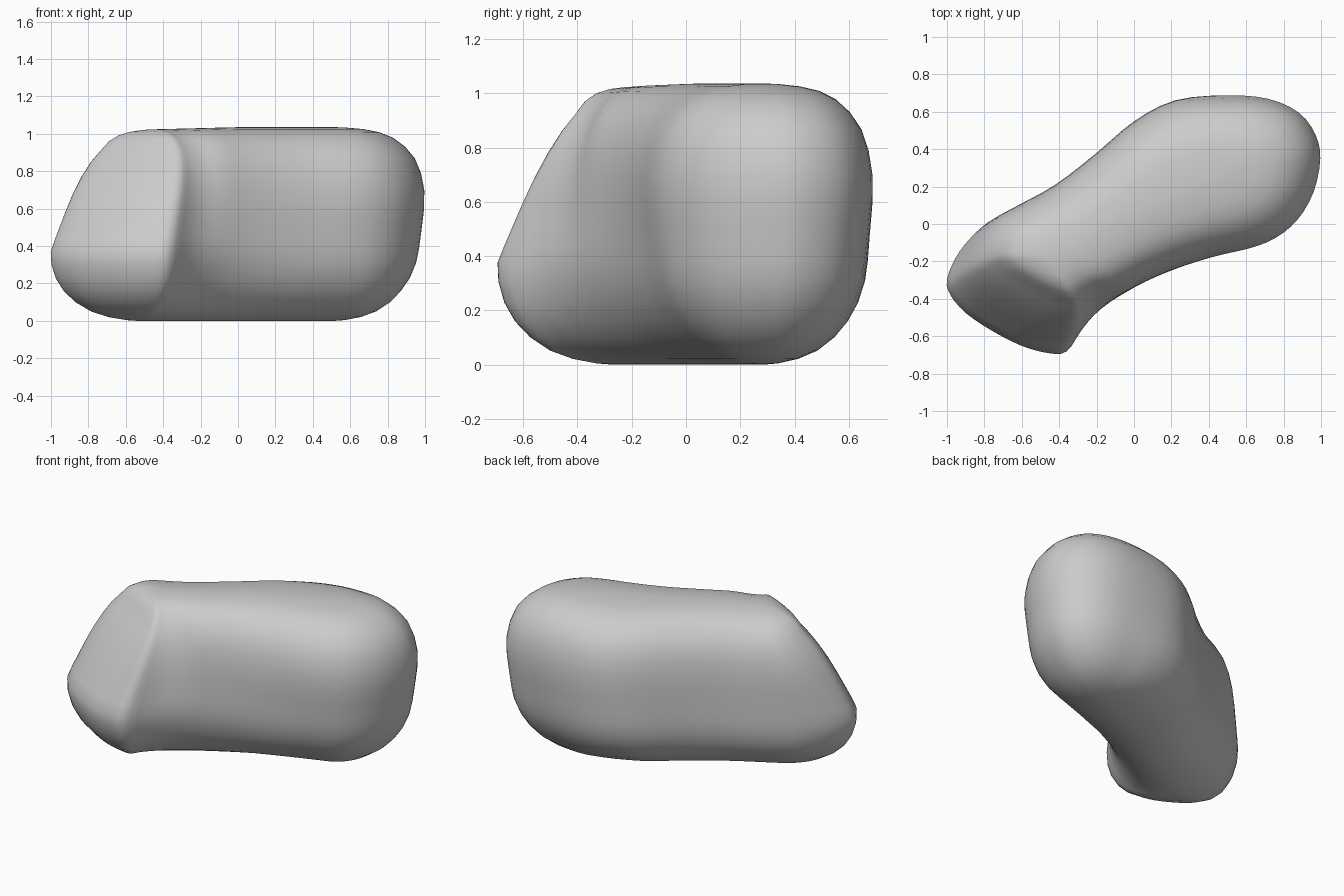
import bpy, bmesh
from mathutils import Vector

cube = bpy.data.objects.get("Cube")
if cube:
    bpy.data.objects.remove(cube, do_unlink=True)

# Widest plan outline, starting at the blunt end
OUTLINE = [
    (-0.88, -0.08), (-0.955, -0.18), (-1.003, -0.3), (-0.985, -0.38), (-0.9, -0.48),
    (-0.75, -0.58), (-0.6, -0.655), (-0.46, -0.693), (-0.36, -0.685), (-0.28, -0.57),
    (-0.18, -0.46), (0, -0.34), (0.2, -0.25), (0.42, -0.18),
    (0.62, -0.135), (0.76, -0.08), (0.88, 0.02), (0.967, 0.17), (1.003, 0.35),
    (0.977, 0.48), (0.887, 0.6), (0.72, 0.675), (0.5, 0.693), (0.22, 0.665),
    (0, 0.55), (-0.2, 0.38), (-0.42, 0.21), (-0.62, 0.1), (-0.78, 0.01)]
SPINE = [Vector(p) for p in ((-0.52, -0.26), (-0.25, -0.1), (0.1, 0.12), (0.5, 0.28))]
# Height and how far the outline is drawn in towards the spine
LAYERS = [(0, 0.97), (0.003, 0.85), (0.02, 0.64), (0.05, 0.45), (0.1, 0.28), (0.16, 0.15),
          (0.23, 0.06), (0.31, 0.01), (0.38, 0), (0.45, 0), (0.52, 0), (0.6, 0),
          (0.7, 0.01), (0.79, 0.045), (0.87, 0.11), (0.93, 0.21), (0.98, 0.34),
          (1.01, 0.49), (1.026, 0.66), (1.034, 0.85), (1.036, 0.97)]
END_AXIS, ACROSS = Vector((-0.68, -0.73)), Vector((0.67, -0.74))
BACK_LEAN, FRONT_LEAN = Vector((0.7, 0.4)), Vector((0.35, 1))
HOLLOW = Vector((-0.05, -0.4))


def clamp(value, top=1):
    return max(0, min(top, value))


def smooth_loop(points, steps=3):
    """Closed curve passing through every point."""
    n, out = len(points), []
    for i in range(n):
        a, b, c, d = (points[(i + k) % n] for k in (-1, 0, 1, 2))
        for s in range(steps):
            t = s / steps
            out.append(b + 0.5 * t * (c - a + t * (2 * a - 5 * b + 4 * c - d
                                                   + t * (3 * (b - c) + d - a))))
    return out


def nearest_on_spine(p):
    best = None
    for a, b in zip(SPINE, SPINE[1:]):
        q = a.lerp(b, clamp((p - a).dot(b - a) / (b - a).length_squared))
        if best is None or (q - p).length < (best - p).length:
            best = q
    return best


def place(p, z, inset):
    """Point of the surface at one height."""
    # The rounded end tapers towards the ground, and the front waist is undercut
    taper = 0.13 * clamp(p.x / 0.6) * clamp((0.65 - z) / 0.5)
    taper += 0.12 * clamp(1 - (p - HOLLOW).length / 0.45) * clamp((0.4 - z) / 0.3)
    q = p.lerp(nearest_on_spine(p), 1 - (1 - inset) * (1 - taper))
    # The blunt end leans back towards the top
    beyond = max(0, q.dot(END_AXIS) - 0.3)
    direction = BACK_LEAN.lerp(FRONT_LEAN, clamp((q.dot(ACROSS) + 0.5) / 0.75))
    q += direction * 0.45 * beyond * clamp((z - 0.38) / 0.5, 1.1)
    return q.x, q.y, z - 0.025 * max(0, -q.x) * z


# Loft the outline through the layers
outline = smooth_loop([Vector(p) for p in OUTLINE])
bm = bmesh.new()
rings = [[bm.verts.new(place(p, z, inset)) for p in outline] for z, inset in LAYERS]
for low, high in zip(rings, rings[1:]):
    for i in range(len(low)):
        j = (i + 1) % len(low)
        bm.faces.new((low[i], low[j], high[j], high[i]))
bm.faces.new(rings[0][::-1])
bm.faces.new(rings[-1])

# Soften the surface
bmesh.ops.smooth_vert(bm, verts=bm.verts, factor=0.3,
                      use_axis_x=True, use_axis_y=True, use_axis_z=True)
bmesh.ops.recalc_face_normals(bm, faces=bm.faces)

mesh = bpy.data.meshes.new("rounded_body")
bm.to_mesh(mesh)
bm.free()
body = bpy.data.objects.new("rounded_body", mesh)
bpy.context.collection.objects.link(body)

# Plain grey surface
grey = bpy.data.materials.new("light_grey")
grey.use_nodes = True
colour = (0.6, 0.6, 0.6, 1)
grey.diffuse_color = colour
grey.node_tree.nodes["Principled BSDF"].inputs["Base Color"].default_value = colour
mesh.materials.append(grey)
mesh.shade_smooth()
